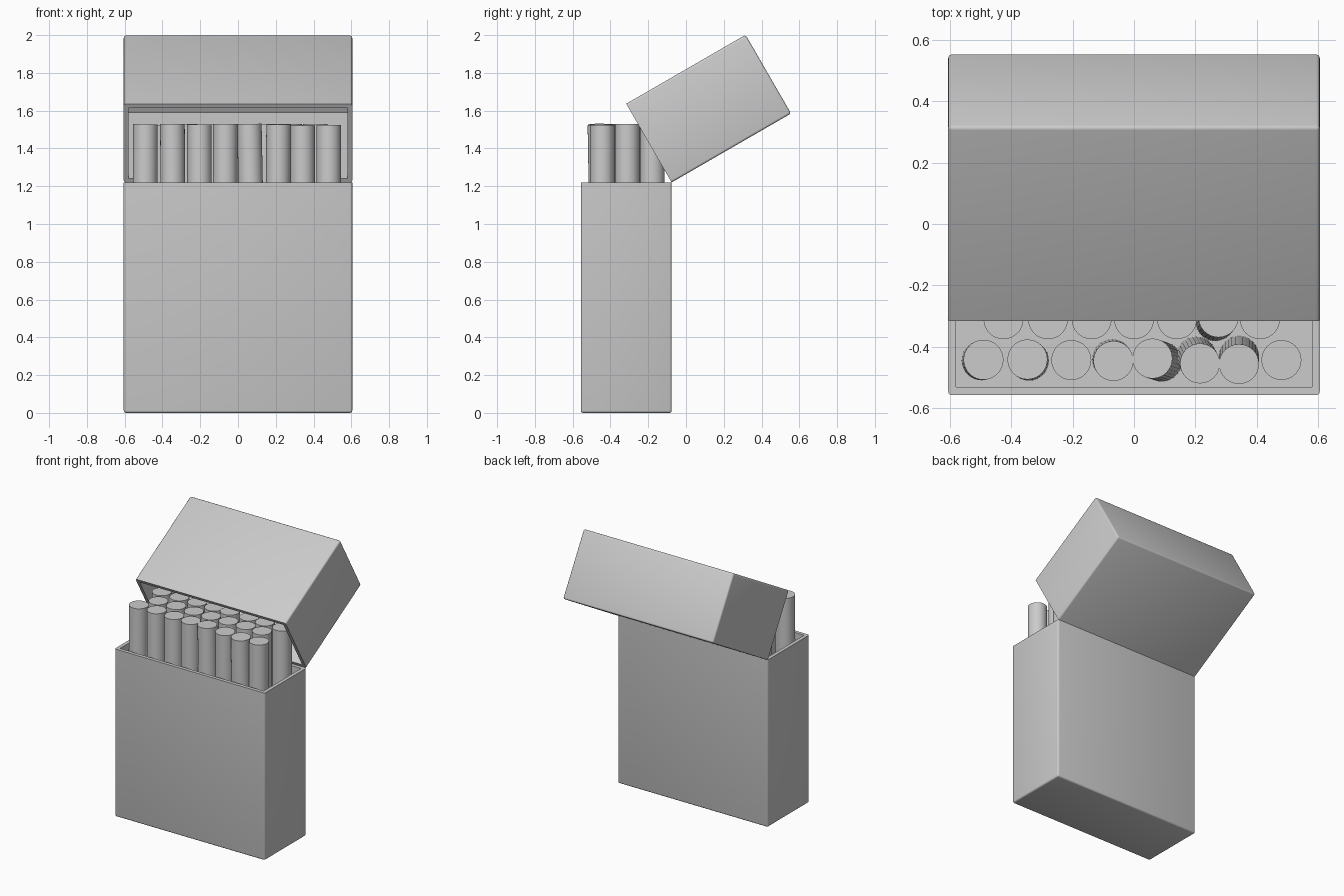
import bpy, bmesh, random
from math import radians
from mathutils import Matrix, Vector

if "Cube" in bpy.data.objects:
    bpy.data.objects.remove(bpy.data.objects["Cube"])

random.seed(4)
W, D, WALL = 1.21, 0.481, 0.036
BACK = -0.076            # y of the back wall, also the hinge line
BODY_H, LID_H = 1.22, 0.73


def add_object(name, bm, matrix=Matrix()):
    bmesh.ops.recalc_face_normals(bm, faces=bm.faces[:])
    bm.transform(matrix)
    mesh = bpy.data.meshes.new(name)
    bm.to_mesh(mesh)
    bm.free()
    ob = bpy.data.objects.new(name, mesh)
    bpy.context.collection.objects.link(ob)
    bpy.ops.object.select_all(action='DESELECT')
    ob.select_set(True)
    bpy.context.view_layer.objects.active = ob
    bpy.ops.object.shade_smooth_by_angle(angle=radians(35))
    return ob


def tray(name, height, matrix):
    """Open-topped box with thick walls and softened outer edges."""
    bm = bmesh.new()
    bmesh.ops.create_cube(bm, size=1)
    bm.transform(Matrix.Translation((0, 0, height / 2)) @ Matrix.Diagonal((W, D, height, 1)))
    outer = [e for e in bm.edges if min(v.co.z for v in e.verts) < 0.001]
    top = max(bm.faces, key=lambda f: f.calc_center_median().z)
    bmesh.ops.inset_region(bm, faces=[top], thickness=WALL)
    cavity = bmesh.ops.extrude_discrete_faces(bm, faces=[top])["faces"][0]
    bmesh.ops.translate(bm, verts=cavity.verts[:], vec=(0, 0, WALL - height))
    bmesh.ops.bevel(bm, geom=outer, offset=0.012, segments=3, profile=0.5, affect='EDGES')
    return add_object(name, bm, matrix)


def stick(name, top, lean):
    """Solid cylinder from the pack floor to its top; lean shifts the foot."""
    foot = Vector((top[0] + lean[0], top[1] + lean[1], 0.04))
    axis = Vector(top) - foot
    bm = bmesh.new()
    bmesh.ops.create_cone(bm, cap_ends=True, segments=32, radius1=0.065, radius2=0.065,
                          depth=axis.length)
    rot = Vector((0, 0, 1)).rotation_difference(axis).to_matrix().to_4x4()
    return add_object(name, bm, Matrix.Translation(foot + axis / 2) @ rot)


# Body and tipped-back lid
tray("pack_body", BODY_H, Matrix.Translation((0, BACK - D / 2, 0)))
tray("pack_lid", LID_H,
     Matrix.Translation((0, BACK, BODY_H)) @ Matrix.Rotation(radians(-60), 4, 'X')
     @ Matrix.Translation((0, -D / 2, LID_H)) @ Matrix.Rotation(radians(180), 4, 'Y'))

# Three staggered rows of sticks
front_x = [-0.49, -0.347, -0.204, -0.067, 0.06, 0.215, 0.342, 0.48]
middle_x = [-0.425, -0.28, -0.138, 0.0, 0.14, 0.275, 0.41]
rows = [(-0.443, front_x), (-0.31, middle_x), (-0.178, front_x)]
leans = {(0, 0): (-0.006, -0.002), (0, 1): (0.005, -0.004), (0, 3): (-0.004, 0.006),
         (0, 4): (0.03, -0.01), (0, 5): (-0.012, 0.022), (0, 6): (0, 0.026),
         (1, 5): (-0.01, -0.012)}
for r, (y, xs) in enumerate(rows):
    for i, x in enumerate(xs):
        lean = leans.get((r, i), (0, 0))
        dy = -lean[1] / 2
        stick(f"stick_{r + 1}_{i + 1}", (x, y + dy, 1.53 - random.uniform(0, 0.008)), lean)
